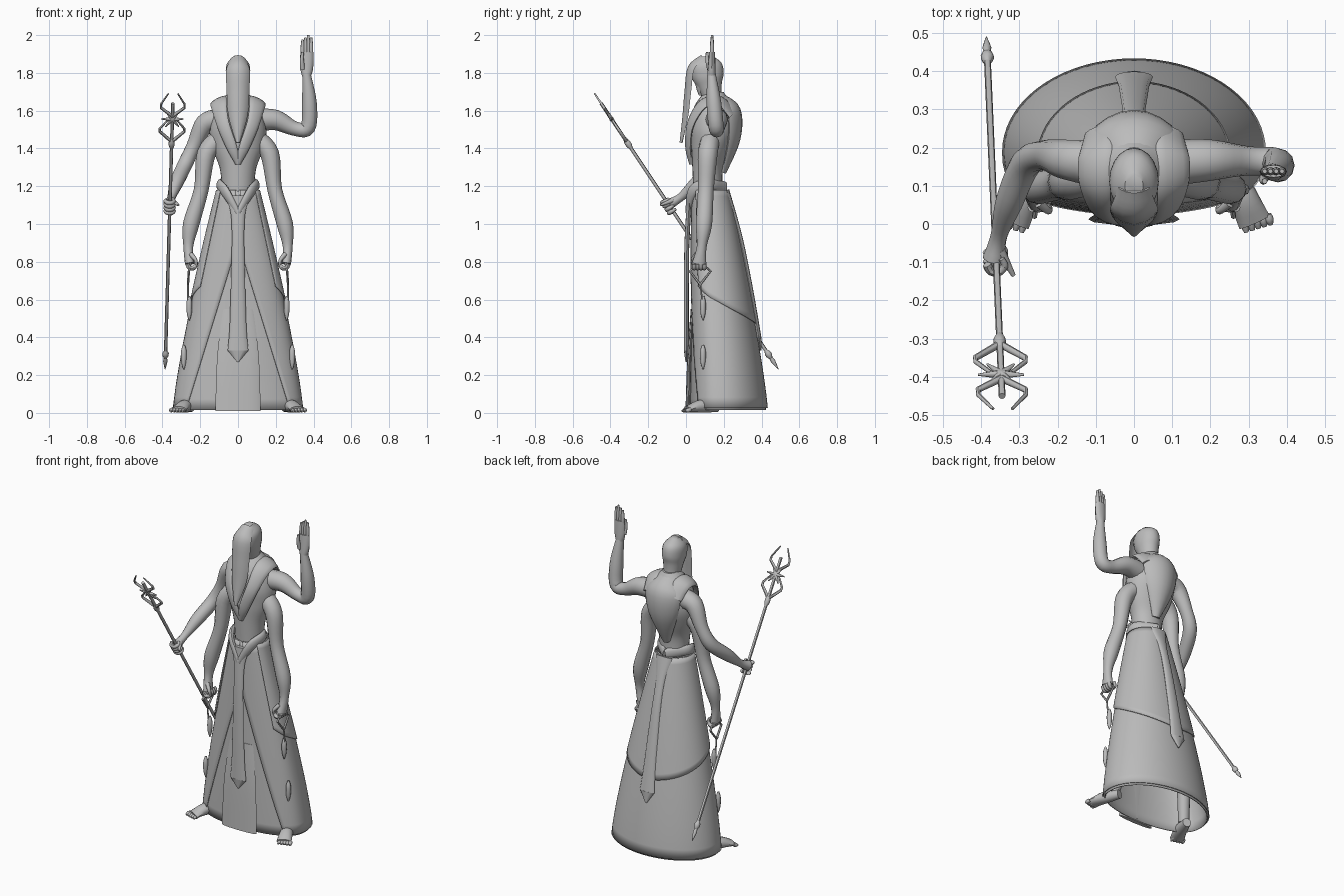
import bpy, bmesh, math
from mathutils import Vector

cube = bpy.data.objects.get("Cube")
if cube:
    bpy.data.objects.remove(cube, do_unlink=True)

stone = bpy.data.materials.new("stone_grey")
stone.use_nodes = True
stone.diffuse_color = (.5, .5, .5, 1)
stone.node_tree.nodes["Principled BSDF"].inputs["Base Color"].default_value = stone.diffuse_color

BACK, FRONT, UP, ACROSS = Vector((0, 1, 0)), Vector((0, -1, 0)), Vector((0, 0, 1)), Vector((1, 0, 0))
SIDES = {"left": 1, "right": -1}


def finish(name, bm, cloth=False):
    """Turn a bmesh into a smooth shaded object, with thickness for cloth."""
    bmesh.ops.recalc_face_normals(bm, faces=bm.faces)
    mesh = bpy.data.meshes.new(name)
    bm.to_mesh(mesh)
    bm.free()
    mesh.materials.append(stone)
    mesh.shade_smooth()
    mesh.set_sharp_from_angle(angle=math.radians(45))
    part = bpy.data.objects.new(name, mesh)
    bpy.context.collection.objects.link(part)
    if cloth:
        solidify = part.modifiers.new("cloth", "SOLIDIFY")
        solidify.thickness = .006
        solidify.offset = 0


def curve(values, u, straight=False):
    """Value at u along evenly spaced numbers or vectors."""
    last = len(values) - 1
    if last == 0:
        return values[0]
    i = min(int(u * last), last - 1)
    t = u * last - i
    before, start = values[max(i - 1, 0)], values[i]
    end, after = values[i + 1], values[min(i + 2, last)]
    if straight:
        return start + (end - start) * t
    slope, leave = (end - before) * .5, (after - start) * .5
    rise = end - start
    return start + slope * t + (rise * 3 - slope * 2 - leave) * t**2 + (slope + leave - rise * 2) * t**3


def sweep(name, path, widths, depths=None, facing=BACK, centre=None,
          straight=False, sides=12, curl=0):
    """Skin an elliptical section along a path; facing or centre sets its broad side."""
    path = [Vector(point) for point in path]
    depths = depths or widths
    steps = max(len(path), len(widths)) - 1
    if not straight:
        steps *= 5
    spine = [curve(path, i / steps, straight) for i in range(steps + 1)]
    bm = bmesh.new()
    rings, previous = [], None
    for i, point in enumerate(spine):
        along = (spine[min(i + 1, steps)] - spine[max(i - 1, 0)]).normalized()
        out = point - Vector(centre) if centre else Vector(facing)
        side = along.cross(out).normalized()
        if previous and side.dot(previous) < 0:
            side.negate()
        previous = side
        normal = along.cross(side)
        if normal.dot(out) < 0:
            normal.negate()
        width = max(curve(widths, i / steps, straight), .001)
        depth = max(curve(depths, i / steps, straight), .001)
        ring = []
        for k in range(sides):
            c, s = math.cos(math.tau * k / sides), math.sin(math.tau * k / sides)
            ring.append(bm.verts.new(point + side * width * c + normal * (depth * s - curl * width * c * c)))
        rings.append(ring)
    for low, high in zip(rings, rings[1:]):
        for k in range(sides):
            bm.faces.new((low[k - 1], low[k], high[k], high[k - 1]))
    bm.faces.new(rings[0])
    bm.faces.new(rings[-1])
    finish(name, bm)


def robe(name, offset, top, hem, opening=None, columns=48, rows=20):
    """Skirt layer round the body; opening gives its front gap's half width by height."""
    bm = bmesh.new()
    grid = []
    for row in range(rows + 1):
        line = []
        for column in range(columns + 1):
            around = 2 * column / columns - 1
            z = top + (hem(around) - top) * row / rows
            narrowing = (z / 1.24) ** 1.25
            half = .342 - .254 * narrowing + offset
            front, back = .016 + .02 * narrowing - offset, .43 - .23 * narrowing + offset
            middle = front + .42 * (back - front)
            reach = math.pi - (math.asin(min(.99, opening(z) / half)) if opening else 0)
            x, y = math.sin(around * reach), math.cos(around * reach)
            depth = y * (back - middle) if y > 0 else -abs(y) ** .75 * (middle - front)
            line.append(bm.verts.new((half * x, middle + depth, z)))
        grid.append(line)
    for upper, lower in zip(grid, grid[1:]):
        for k in range(columns):
            bm.faces.new((upper[k], upper[k + 1], lower[k + 1], lower[k]))
    bmesh.ops.remove_doubles(bm, verts=bm.verts, dist=.0005)
    finish(name, bm, cloth=True)


def grip(name, hub, step, outward, around):
    """Four fingers curled round a hub."""
    for k in range(4):
        knuckle = Vector(hub) + Vector(step) * k
        bend = [knuckle + Vector(outward) * math.cos(a) + Vector(around) * math.sin(a) for a in range(5)]
        sweep(name, bend, [.012, .012, .008], facing=step, sides=8)


# Layered robe, sash and tail
robe("inner_skirt", -.008, 1.18, lambda around: .015)
robe("outer_robe", .002, 1.18, lambda around: .025, lambda z: max(.01, .28 - .31 * z))
robe("overskirt", .01, 1.18, lambda around: .47 + .2 * abs(around) ** 1.5, lambda z: .34 - .21 * z)
sweep("front_panel", [(0, .035, .55), (0, .02, .3), (0, .012, .01)], [.08, .11, .12], [.01, .015])
sweep("front_sash", [(0, .02, 1.15), (0, .005, .9), (0, .002, .6), (0, .002, .33)],
      [.065, .037, .033, .036, .04, .045, .055], [.013], FRONT)
sweep("front_sash_point", [(0, .002, .33), (0, .003, .27)], [.055, .004], [.013, .006], FRONT, straight=True)
sweep("back_tail", [(0, .215, 1.18), (0, .285, .93), (0, .34, .66), (0, .385, .4)],
      [.055, .03, .03, .035, .04, .05], [.014])
sweep("back_tail_point", [(0, .385, .4), (0, .395, .33)], [.05, .004], [.014, .006], straight=True)

# Torso, head, veil and cape
sweep("torso", [(0, .12, 1.1), (0, .115, 1.3), (0, .14, 1.5), (0, .15, 1.7)],
      [.09, .086, .098, .135, .15, .12, .045], [.08, .077, .082, .1, .118, .105, .05], sides=24)
sweep("head", [(0, .145, 1.64), (0, .12, 1.76), (0, .1, 1.888)],
      [.05, .048, .055, .064, .06, .024], [.055, .053, .066, .085, .08, .03], sides=20)
sweep("face", [(0, .09, 1.82), (0, .08, 1.68)], [.045, .045, .03, .012])
sweep("face_veil", [(0, .085, 1.888), (0, .018, 1.83), (0, 0, 1.7), (0, -.011, 1.57), (0, -.026, 1.43)],
      [.042, .062, .06, .05, .01], [.008], FRONT, curl=.45)
sweep("back_cape", [(0, .19, 1.67), (0, .262, 1.6), (0, .262, 1.45), (0, .2, 1.27)],
      [.08, .12, .1, .025], [.02, .028, .026, .012], sides=20, curl=.35)

for side, s in SIDES.items():
    # Collar and waist band
    sweep(side + "_collar", [(s * .09, .245, 1.58), (s * .1, .18, 1.65), (s * .102, .09, 1.635),
                             (s * .08, .025, 1.53), (s * .035, .012, 1.41), (0, .03, 1.32)],
          [.045, .05, .046, .036, .03, .015], [.014], centre=(0, .14, 1.45))
    sweep(side + "_waist_band", [(0, .205, 1.19), (s * .095, .12, 1.21), (s * .07, .035, 1.175), (0, .012, 1.06)],
          [.035, .03, .03, .016], [.016], centre=(0, .12, 1.2))

    # Lower arm and closed hand
    sweep(side + "_lower_arm", [(s * .1, .13, 1.45), (s * .168, .115, 1.37), (s * .195, .105, 1.18),
                                (s * .248, .095, 1), (s * .263, .083, .88), (s * .255, .07, .79)],
          [.05, .05, .039, .043, .026, .026], [.05, .052, .042, .043, .026, .038])
    grip(side + "_lower_finger", (s * .245, .043, .79), (0, .018, 0), (s * .022, 0, 0), (0, 0, -.025))
    sweep(side + "_lower_thumb", [(s * .25, .055, .84), (s * .225, .035, .81), (s * .22, .04, .78)],
          [.013, .007], sides=8)

    # Hanging charms
    for half in (-.055, .055):
        sweep(side + "_charm_frame", [(s * .25, .075, .8), (s * .26, .075 + half, .75), (s * .265, .075, .68)],
              [.007], facing=ACROSS, straight=True, sides=6)
    sweep(side + "_charm_cord", [(s * .265, .075, .69), (s * .265, .085, .6)], [.005], straight=True, sides=6)
    for x, top in ((.258, .62), (.287, .36)):
        sweep(side + "_charm_drop", [(s * x, .09, top), (s * x, .09, top - .13)], [.006, .015, .013, .003], sides=8)

    # Leg and bare foot
    sweep(side + "_leg", [(s * .2, .2, .4), (s * .26, .13, .05)], [.045, .032])
    sweep(side + "_foot", [(s * .25, .17, .03), (s * .282, .08, .036), (s * .315, .005, .018)],
          [.025, .037, .043], [.026, .034, .017], UP)
    for k in range(5):
        toe = Vector((s * (.285 + k * .016), .025, .018))
        sweep(side + "_toe", [toe, toe + Vector((s * .009, k * .005 - .047, -.008))], [.01, .012, .006], facing=UP, sides=8)

# Raised left arm and open hand
sweep("left_raised_arm", [(.1, .16, 1.55), (.2, .167, 1.55), (.3, .165, 1.505), (.37, .16, 1.51),
                          (.378, .148, 1.64), (.363, .135, 1.79)], [.06, .054, .038, .04, .039, .023])
sweep("left_raised_palm", [(.363, .135, 1.78), (.365, .138, 1.91)], [.023, .033, .036, .034], [.023, .016])
for k in range(4):
    knuckle = Vector((.342 + k * .015, .138, 1.89))
    length = .11 - .012 * abs(k - 2)
    sweep("left_raised_finger", [knuckle, knuckle + UP * length], [.011, .011, .006], sides=8)
sweep("left_raised_thumb", [(.342, .125, 1.82), (.338, .113, 1.87), (.342, .112, 1.91)], [.014, .007], sides=8)

# Staff, placed by height along the shaft
FOOT, HEAD = Vector((-.386, .49, .23)), Vector((-.345, -.45, 1.64))


def on_staff(z, shift=0):
    return FOOT.lerp(HEAD, (z - FOOT.z) / (HEAD.z - FOOT.z)) + ACROSS * shift


def staff_part(name, widths, *places):
    sweep(name, [on_staff(*place) for place in places], widths, facing=ACROSS, straight=True, sides=8)


staff_part("staff_shaft", [.009], [.28], [1.64])
staff_part("staff_bead", [.009, .017, .017, .009], [.33], [.29])
staff_part("staff_spike", [.008, .012, .007, .001], [.295], [.23])
staff_part("staff_collar", [.009, .016, .016, .009], [1.4], [1.45])
for side, s in SIDES.items():
    staff_part(side + "_lower_prong", [.01, .005], [1.435], [1.49, s * .065], [1.505, s * .065], [1.555, s * .02])
    staff_part(side + "_upper_prong", [.01, .004], [1.57], [1.615, s * .062], [1.635, s * .062], [1.69, s * .025])
    for tip, spread in ((1.556, .06), (1.515, .035), (1.595, .035)):
        staff_part(side + "_star_ray", [.012, .003], [1.555], [tip, s * spread])

# Right arm reaching to the staff
sweep("right_reaching_arm", [(-.1, .16, 1.55), (-.175, .168, 1.53), (-.235, .18, 1.41), (-.283, .157, 1.31),
                             (-.325, .06, 1.22), (-.353, -.03, 1.14), (-.366, -.09, 1.105)],
      [.06, .053, .039, .04, .037, .022, .03], facing=ACROSS)
grip("right_grip_finger", on_staff(1.07), (0, -.012, .018), (-.023, 0, 0), (0, -.02, -.012))
sweep("right_grip_thumb", [(-.35, -.07, 1.125), (-.315, -.135, 1.1)], [.014, .006], sides=8)
